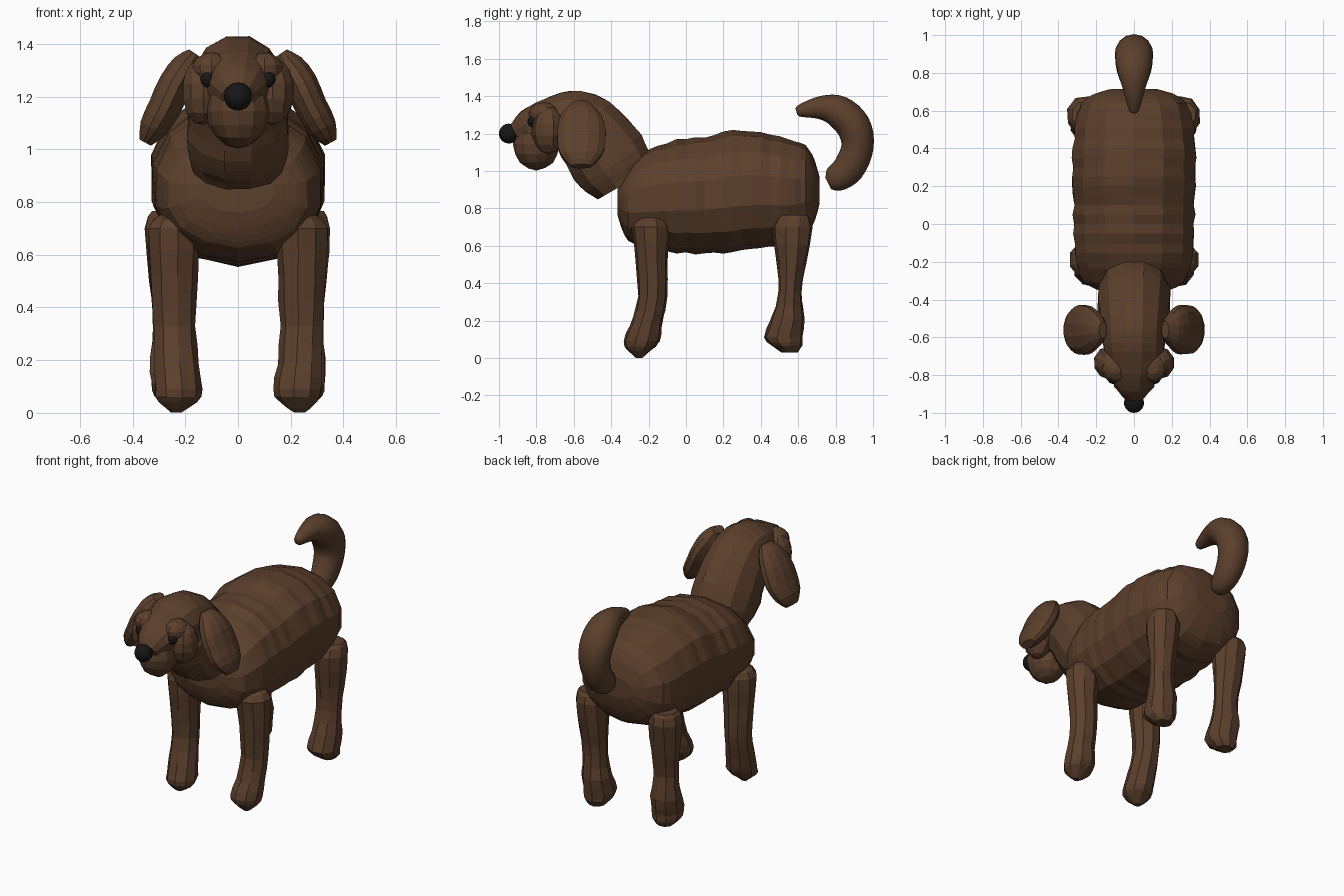
import bpy, bmesh, math, random
from mathutils import Vector

random.seed(4)


def material(name, rgb):
    m = bpy.data.materials.new(name)
    m.diffuse_color = (*rgb, 1)
    return m


FUR = material("brown_fur", (0.105, 0.05, 0.025))
BLACK = material("black", (0.008, 0.008, 0.008))


def finish(name, bm, mat, smooth=False):
    bmesh.ops.recalc_face_normals(bm, faces=bm.faces)
    for f in bm.faces:
        f.smooth = smooth
    mesh = bpy.data.meshes.new(name)
    bm.to_mesh(mesh)
    bm.free()
    mesh.materials.append(mat)
    ob = bpy.data.objects.new(name, mesh)
    bpy.context.collection.objects.link(ob)
    return ob


def spline(st, steps):
    """Catmull-Rom through stations (x, y, z, half width, half depth)."""
    out = []
    for i in range(len(st) - 1):
        a, b, c, d = (st[max(0, min(len(st) - 1, i + k))] for k in (-1, 0, 1, 2))
        for j in range(steps):
            t = j / steps
            out.append([0.5 * (2 * q + (r - p) * t + (2 * p - 5 * q + 4 * r - s) * t * t
                               + (3 * q - p - 3 * r + s) * t ** 3)
                        for p, q, r, s in zip(a, b, c, d)])
    return out + [list(st[-1])]


def loft(name, stations, side, sides=12, steps=2, power=2.0, jitter=0.0, mirror=1,
         smooth=False, axis=None):
    """Skin oval rings along a path; 'side' is the half width direction, 'axis' fixes the ring normal."""
    st = spline(stations, steps)
    side = Vector(side)
    pts = [Vector(s[:3]) for s in st]
    bm = bmesh.new()
    rings = []
    for i, s in enumerate(st):
        t = Vector(axis) if axis else (pts[min(i + 1, len(st) - 1)] - pts[max(i - 1, 0)]).normalized()
        n = t.cross(side).normalized()
        swell = 1 + random.uniform(-jitter, jitter)
        ring = []
        for k in range(sides):
            a = 2 * math.pi * (k + 0.5) / sides
            c, q = math.cos(a), math.sin(a)
            c = math.copysign(abs(c) ** (2 / power), c)
            q = math.copysign(abs(q) ** (2 / power), q)
            r = swell * (1 + random.uniform(-jitter, jitter))
            p = pts[i] + (side * s[3] * c + n * s[4] * q) * r
            ring.append(bm.verts.new((p.x * mirror, p.y, p.z)))
        rings.append(ring)
    for r0, r1 in zip(rings, rings[1:]):
        for k in range(sides):
            m = (k + 1) % sides
            bm.faces.new((r0[k], r0[m], r1[m], r1[k]))
    bm.faces.new(rings[0])
    bm.faces.new(rings[-1])
    return finish(name, bm, FUR, smooth)


def ball(name, loc, size, mat, seg=10, rings=8, jitter=0.0, smooth=False):
    bm = bmesh.new()
    bmesh.ops.create_uvsphere(bm, u_segments=seg, v_segments=rings, radius=1)
    for v in bm.verts:
        r = 1 + random.uniform(-jitter, jitter)
        v.co = Vector([l + c * s * r for l, c, s in zip(loc, v.co, size)])
    return finish(name, bm, mat, smooth)


X, Y = (1, 0, 0), (0, 1, 0)

# Body: y, underside z, back z, half width
body = [(-0.365, 0.76, 0.93, 0.14), (-0.335, 0.67, 0.99, 0.23), (-0.29, 0.615, 1.05, 0.28),
        (-0.20, 0.58, 1.12, 0.315), (-0.05, 0.565, 1.165, 0.325), (0.10, 0.56, 1.18, 0.328),
        (0.25, 0.57, 1.215, 0.333), (0.40, 0.59, 1.205, 0.33), (0.55, 0.605, 1.17, 0.315),
        (0.64, 0.65, 1.135, 0.28), (0.69, 0.74, 1.05, 0.21), (0.715, 0.83, 0.96, 0.12)]
loft("body", [(0, y, (lo + hi) / 2, w, (hi - lo) / 2) for y, lo, hi, w in body], X,
     sides=14, steps=3, power=2.2, jitter=0.014, axis=Y)

# Neck running up into the skull
loft("neck_and_head", [(0, -0.33, 0.93, 0.175, 0.17), (0, -0.39, 1.03, 0.195, 0.215),
                       (0, -0.48, 1.16, 0.19, 0.21), (0, -0.57, 1.25, 0.175, 0.188),
                       (0, -0.67, 1.265, 0.16, 0.155), (0, -0.77, 1.25, 0.14, 0.125),
                       (0, -0.85, 1.225, 0.105, 0.10), (0, -0.91, 1.195, 0.06, 0.06)],
     X, steps=3, jitter=0.018)

# Muzzle, nose
ball("muzzle", (0, -0.80, 1.145), (0.12, 0.125, 0.14), FUR, 12, 8, 0.025)
ball("nose", (0, -0.947, 1.2), (0.053, 0.053, 0.053), BLACK, 24, 14, smooth=True)

# Tail: curls up and forward
loft("tail", [(0, 0.76, 0.935, 0.035, 0.035), (0, 0.795, 0.955, 0.06, 0.07), (0, 0.87, 1.015, 0.078, 0.085),
              (0, 0.917, 1.13, 0.092, 0.086), (0, 0.895, 1.24, 0.102, 0.092),
              (0, 0.815, 1.317, 0.092, 0.087), (0, 0.72, 1.338, 0.062, 0.063),
              (0, 0.61, 1.322, 0.03, 0.033), (0, 0.59, 1.318, 0.014, 0.016)],
     X, sides=14, steps=4, smooth=True)

front_leg = [(0.24, -0.185, 0.75, 0.06, 0.06), (0.245, -0.19, 0.70, 0.10, 0.10),
             (0.245, -0.183, 0.52, 0.092, 0.085), (0.243, -0.178, 0.33, 0.084, 0.08),
             (0.236, -0.21, 0.19, 0.086, 0.083), (0.228, -0.238, 0.09, 0.095, 0.098),
             (0.23, -0.25, 0.04, 0.072, 0.06), (0.235, -0.25, 0.001, 0.02, 0.018)]
back_leg = [(0.26, 0.58, 0.765, 0.07, 0.07), (0.258, 0.57, 0.70, 0.10, 0.11),
            (0.252, 0.565, 0.50, 0.09, 0.08), (0.248, 0.555, 0.35, 0.08, 0.062),
            (0.245, 0.545, 0.21, 0.09, 0.09), (0.24, 0.52, 0.11, 0.095, 0.103),
            (0.24, 0.54, 0.065, 0.082, 0.08), (0.24, 0.555, 0.03, 0.05, 0.045)]
# Drooping ear: half width runs front to back
ear = [(0.165, -0.56, 1.365, 0.045, 0.025), (0.195, -0.56, 1.32, 0.09, 0.055),
       (0.237, -0.56, 1.25, 0.128, 0.066), (0.278, -0.56, 1.16, 0.134, 0.064),
       (0.322, -0.56, 1.08, 0.11, 0.056), (0.352, -0.56, 1.025, 0.055, 0.025)]

for m, label in ((1, "right"), (-1, "left")):
    loft("front_leg_" + label, front_leg, X, sides=9, jitter=0.035, mirror=m, axis=(0, 0, -1))
    loft("back_leg_" + label, back_leg, X, sides=9, jitter=0.035, mirror=m, axis=(0, 0, -1))
    loft("ear_" + label, ear, Y, sides=12, jitter=0.015, mirror=m)
    ball("cheek_" + label, (0.13 * m, -0.735, 1.22), (0.085, 0.09, 0.13), FUR, 10, 7, 0.03)
    ball("brow_" + label, (0.10 * m, -0.76, 1.305), (0.075, 0.08, 0.062), FUR, 10, 7, 0.03)
    ball("eye_" + label, (0.11 * m, -0.815, 1.265), (0.032, 0.032, 0.032), BLACK, 16, 10, smooth=True)
